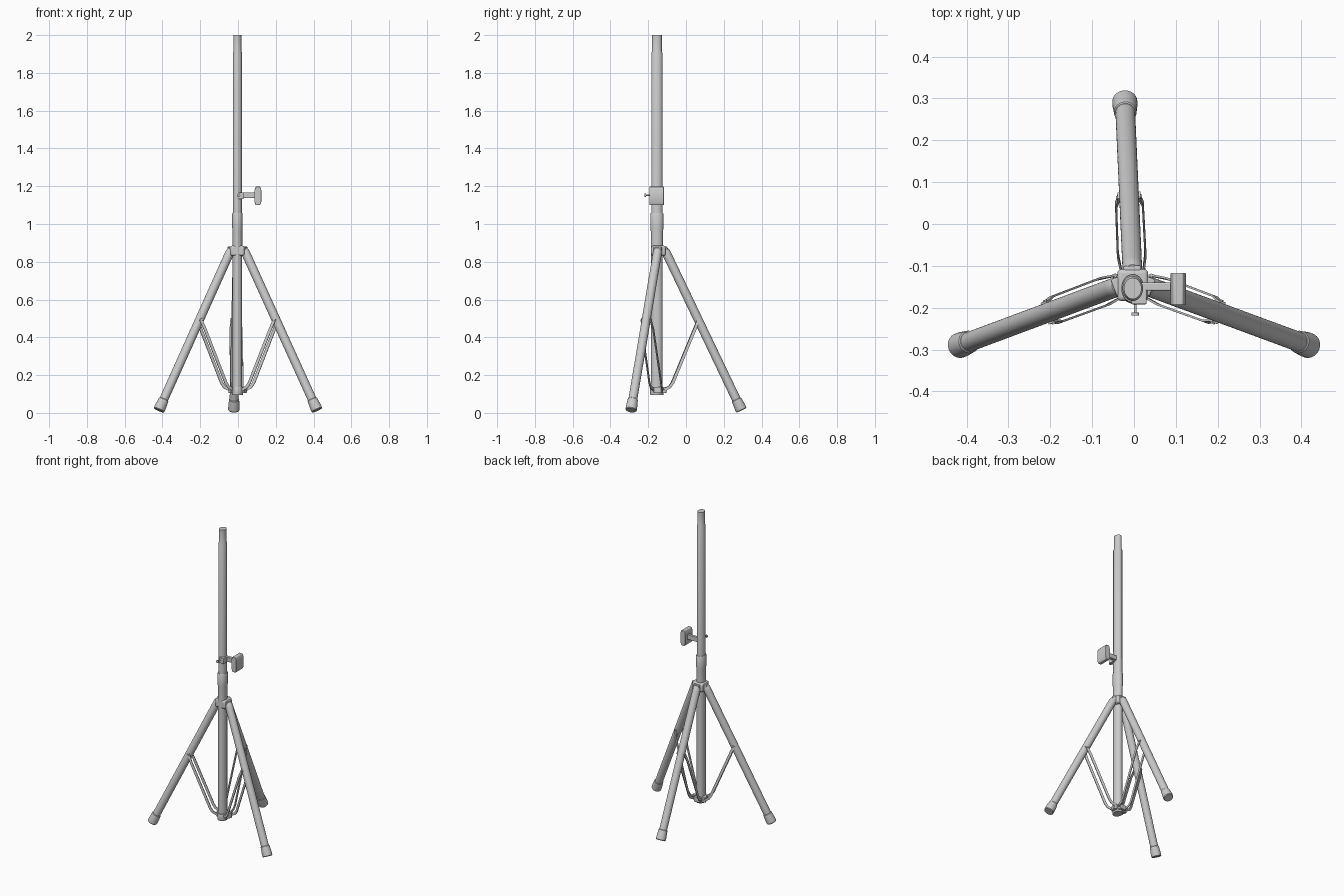
import bpy, bmesh, math
from mathutils import Vector, Matrix

if "Cube" in bpy.data.objects:
    bpy.data.objects.remove(bpy.data.objects["Cube"])

PX, PY = -0.003, -0.154      # pole axis


def finish(name, bm, smooth=True, bevel=0):
    bmesh.ops.recalc_face_normals(bm, faces=bm.faces)
    me = bpy.data.meshes.new(name)
    bm.to_mesh(me)
    bm.free()
    ob = bpy.data.objects.new(name, me)
    bpy.context.collection.objects.link(ob)
    if bevel:
        m = ob.modifiers.new("Bevel", 'BEVEL')
        m.width, m.segments = bevel, 3
    if smooth:
        bpy.ops.object.select_all(action='DESELECT')
        ob.select_set(True)
        bpy.context.view_layer.objects.active = ob
        bpy.ops.object.shade_smooth_by_angle(angle=math.radians(35))
    return ob


def lathe(name, profile, sx=1, sy=1, mat=None, seg=32):
    """Capped surface through (radius, z) rings, optionally oval, then placed by mat."""
    bm = bmesh.new()
    rings = [[bm.verts.new((r * sx * math.cos(2 * math.pi * i / seg),
                            r * sy * math.sin(2 * math.pi * i / seg), z))
              for i in range(seg)] for r, z in profile]
    for a, b in zip(rings, rings[1:]):
        for i in range(seg):
            j = (i + 1) % seg
            bm.faces.new((a[i], a[j], b[j], b[i]))
    bm.faces.new(rings[0][::-1])
    bm.faces.new(rings[-1])
    bm.transform(mat or Matrix.Translation((PX, PY, 0)))
    return finish(name, bm)


def along(p, q):
    """Matrix that puts local z on the line from p to q."""
    d = Vector(q) - Vector(p)
    return Matrix.Translation(p) @ d.to_track_quat('Z', 'Y').to_matrix().to_4x4()


def rod(name, p, q, r, seg=16):
    return lathe(name, [(r, 0), (r, (Vector(q) - Vector(p)).length)], mat=along(p, q), seg=seg)


def box(name, lo, hi, bevel=0.003, mat=None):
    bm = bmesh.new()
    bmesh.ops.create_cube(bm, size=1)
    lo, hi = Vector(lo), Vector(hi)
    for v in bm.verts:
        v.co = [(lo[k] + hi[k]) / 2 + v.co[k] * (hi[k] - lo[k]) for k in range(3)]
    if mat:
        bm.transform(mat)
    return finish(name, bm, bevel=bevel)


# Oval centre column
lathe("upper_tube", [(0.021, 2.0), (0.021, 1.915), (0.0245, 1.905), (0.0245, 0.9)], 1, 1.22)
lathe("lower_tube", [(0.025, 0.95), (0.025, 0.10)], 1, 1.22)
lathe("sleeve", [(0.026, 1.058), (0.0275, 1.055), (0.0275, 0.98), (0.0255, 0.955), (0.0255, 0.87)], 1, 1.25)

# Top hub and bottom ring
box("hub", (PX - 0.037, PY - 0.030, 0.832), (PX + 0.037, PY + 0.046, 0.885), 0.01)
lathe("bottom_ring", [(0.029, 0.095), (0.030, 0.098), (0.030, 0.135), (0.029, 0.138)], 1, 1.2)

# Three legs, each with a rubber foot and a pair of braces
legs = {
    "left": ((-0.041, -0.150, 0.855), (-0.419, -0.291, 0.0137)),
    "right": ((0.037, -0.150, 0.855), (0.419, -0.291, 0.0137)),
    "back": ((-0.004, -0.108, 0.855), (-0.022, 0.294, 0.0137)),
}
for side, (top, foot) in legs.items():
    top, foot = Vector(top), Vector(foot)
    n = (foot - top).length
    m = along(top, foot)
    lathe(side + "_leg", [(0.008, -0.018), (0.018, -0.012), (0.023, 0.002), (0.0235, 0.02),
                          (0.0235, n - 0.02)], mat=m)
    lathe(side + "_foot", [(0.0245, n - 0.065), (0.027, n - 0.062), (0.030, n - 0.02),
                           (0.030, n - 0.004), (0.027, n)], mat=m)
    u = Vector((foot.x - top.x, foot.y - top.y, 0)).normalized()
    w = Vector((-u.y, u.x, 0))
    frame = Matrix(((u.x, w.x, 0, top.x), (u.y, w.y, 0, top.y), (0, 0, 1, 0), (0, 0, 0, 1)))
    # lugs on the hub and on the bottom ring
    box(side + "_hub_lug", (-0.03, -0.021, 0.835), (0.008, 0.021, 0.88), 0.004, frame)
    box(side + "_ring_lug", (-0.02, -0.022, 0.105), (0.003, 0.022, 0.138), 0.003, frame)
    # path of each flat bar as (outward, sideways, height)
    path = [(-0.008, 0.026, 0.122), (0.022, 0.031, 0.138), (0.037, 0.033, 0.16),
            (0.155, 0.032, 0.445), (0.168, 0.026, 0.478), (0.177, 0.025, 0.498)]
    for sgn, tag in ((1, "a"), (-1, "b")):
        bm = bmesh.new()
        rows = []
        for i, (s, t, z) in enumerate(path):
            a, b = path[max(i - 1, 0)], path[min(i + 1, len(path) - 1)]
            d = Vector((b[0] - a[0], b[2] - a[2])).normalized() * 0.008
            rows.append([bm.verts.new((s - e * d.y, sgn * (t + h), z + e * d.x))
                         for e, h in ((-1, -0.0025), (1, -0.0025), (1, 0.0025), (-1, 0.0025))])
        for p, q in zip(rows, rows[1:]):
            for k in range(4):
                bm.faces.new((p[k], p[(k + 1) % 4], q[(k + 1) % 4], q[k]))
        bm.faces.new(rows[0])
        bm.faces.new(rows[-1])
        bm.transform(frame)
        finish(side + "_brace_" + tag, bm)
    # cross pins at both brace ends
    for s, z, h in ((0.172, 0.488, 0.031), (-0.004, 0.125, 0.031)):
        rod(side + "_pin", frame @ Vector((s, -h, z)), frame @ Vector((s, h, z)), 0.005)

# Clamp block, screw and winged knob
box("clamp_block", (-0.006, -0.192, 1.132), (0.030, -0.150, 1.168), 0.003)
rod("screw", (0.003, -0.185, 1.152), (0.003, -0.216, 1.152), 0.0035)
rod("screw_head", (0.003, -0.212, 1.152), (0.003, -0.219, 1.152), 0.009)
box("knob_arm", (0.015, -0.159, 1.137), (0.10, -0.140, 1.168), 0.003)
bm = bmesh.new()
wing = [(0.094, 1.10), (0.117, 1.10), (0.124, 1.118), (0.124, 1.178),
        (0.117, 1.198), (0.094, 1.198), (0.087, 1.178), (0.087, 1.118)]
f = bm.faces.new([bm.verts.new((x, -0.194, z)) for x, z in wing])
ext = bmesh.ops.extrude_face_region(bm, geom=[f])
bmesh.ops.translate(bm, vec=(0, 0.077, 0),
                    verts=[v for v in ext["geom"] if isinstance(v, bmesh.types.BMVert)])
finish("knob_handle", bm, bevel=0.003)
